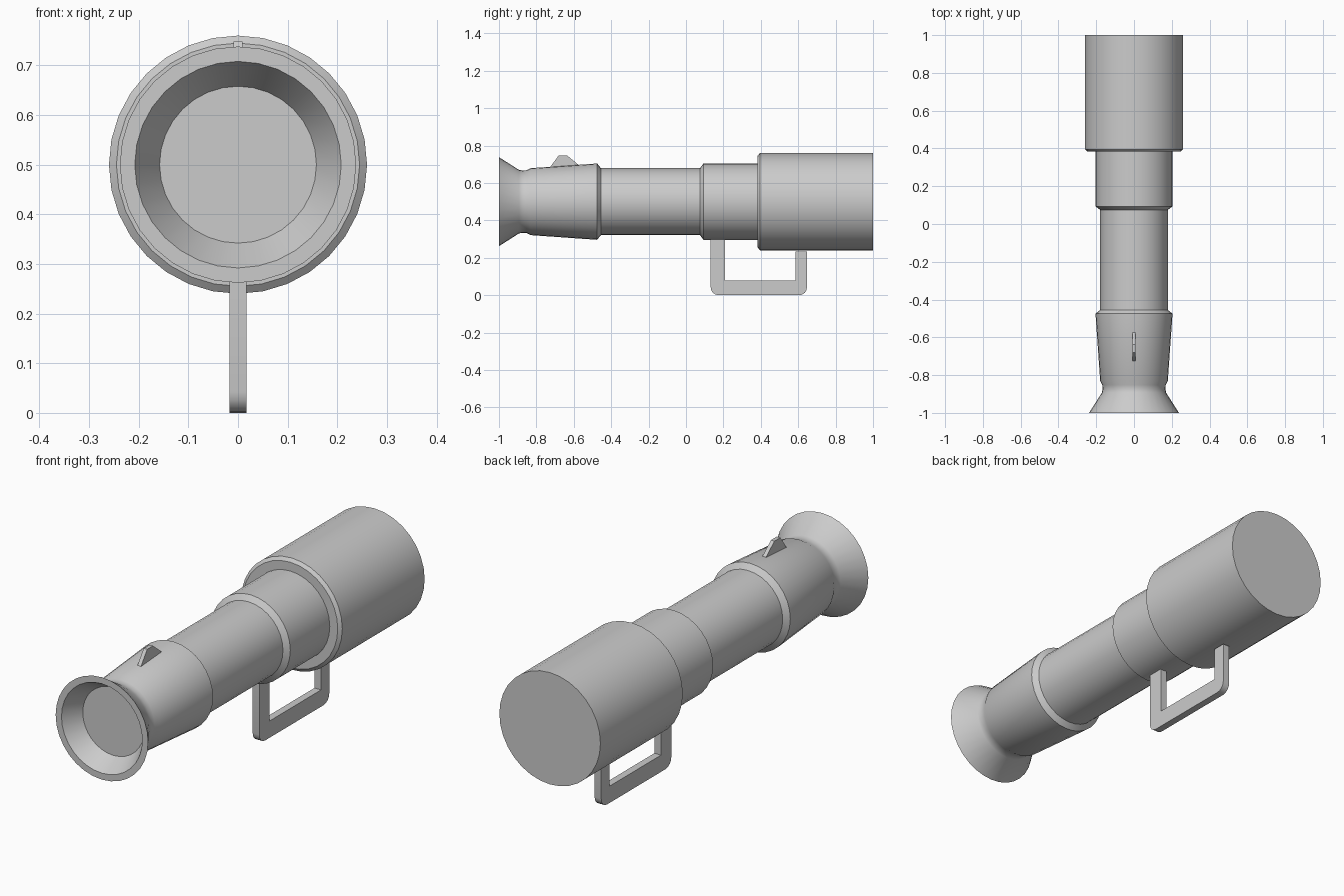
import bpy, bmesh
from math import sin, cos, pi, radians

if "Cube" in bpy.data.objects:
    bpy.data.objects.remove(bpy.data.objects["Cube"])

AXIS_Z = 0.5
SIDES = 32


def finish(name, bm):
    bmesh.ops.recalc_face_normals(bm, faces=bm.faces)
    mesh = bpy.data.meshes.new(name)
    bm.to_mesh(mesh)
    bm.free()
    obj = bpy.data.objects.new(name, mesh)
    bpy.context.collection.objects.link(obj)
    bpy.ops.object.select_all(action='DESELECT')
    obj.select_set(True)
    bpy.context.view_layer.objects.active = obj
    bpy.ops.object.shade_smooth_by_angle(angle=radians(38))
    return obj


def lathe(name, profile):
    """Revolve (y, radius) points about the scope axis, capping both ends."""
    bm = bmesh.new()
    rings = []
    for y, r in profile:
        rings.append([bm.verts.new((r * sin(2 * pi * i / SIDES), y,
                                    AXIS_Z + r * cos(2 * pi * i / SIDES)))
                      for i in range(SIDES)])
    for a, b in zip(rings, rings[1:]):
        for i in range(SIDES):
            j = (i + 1) % SIDES
            bm.faces.new((a[i], a[j], b[j], b[i]))
    bm.faces.new(rings[0])
    bm.faces.new(rings[-1])
    return finish(name, bm)


def plate(name, outline, half_width):
    """Extrude a (y, z) outline symmetrically across x."""
    bm = bmesh.new()
    face = bm.faces.new([bm.verts.new((-half_width, y, z)) for y, z in outline])
    out = bmesh.ops.extrude_face_region(bm, geom=[face])
    moved = [v for v in out['geom'] if isinstance(v, bmesh.types.BMVert)]
    bmesh.ops.translate(bm, verts=moved, vec=(2 * half_width, 0, 0))
    return finish(name, bm)


def arc(cy, cz, r, start, steps=4):
    """Quarter-circle of (y, z) points, anticlockwise from start degrees."""
    return [(cy + r * cos(radians(start + 90 * i / steps)),
             cz + r * sin(radians(start + 90 * i / steps))) for i in range(steps + 1)]


# Scope body: recessed lens, flared eyecup, eyepiece, tube, collar, housing
lathe("scope_body", [
    (-0.915, 0.158), (-1.0, 0.208), (-1.0, 0.238),
    (-0.893, 0.170), (-0.875, 0.167), (-0.852, 0.168), (-0.83, 0.179),
    (-0.475, 0.204), (-0.455, 0.179),
    (0.075, 0.179), (0.093, 0.204),
    (0.383, 0.204), (0.383, 0.245), (0.395, 0.26), (1.0, 0.26),
])

# Carry handle: U shape with rounded lower corners, the rear leg shorter
plate("handle",
      [(0.132, 0.305)] + arc(0.174, 0.042, 0.042, 180)
      + arc(0.605, 0.042, 0.042, 270)
      + [(0.647, 0.234), (0.586, 0.234), (0.586, 0.078),
         (0.208, 0.078), (0.208, 0.305)], 0.017)

# Small sight on top of the eyepiece
plate("sight", [(-0.73, 0.68), (-0.68, 0.748), (-0.637, 0.748), (-0.56, 0.685)], 0.009)
